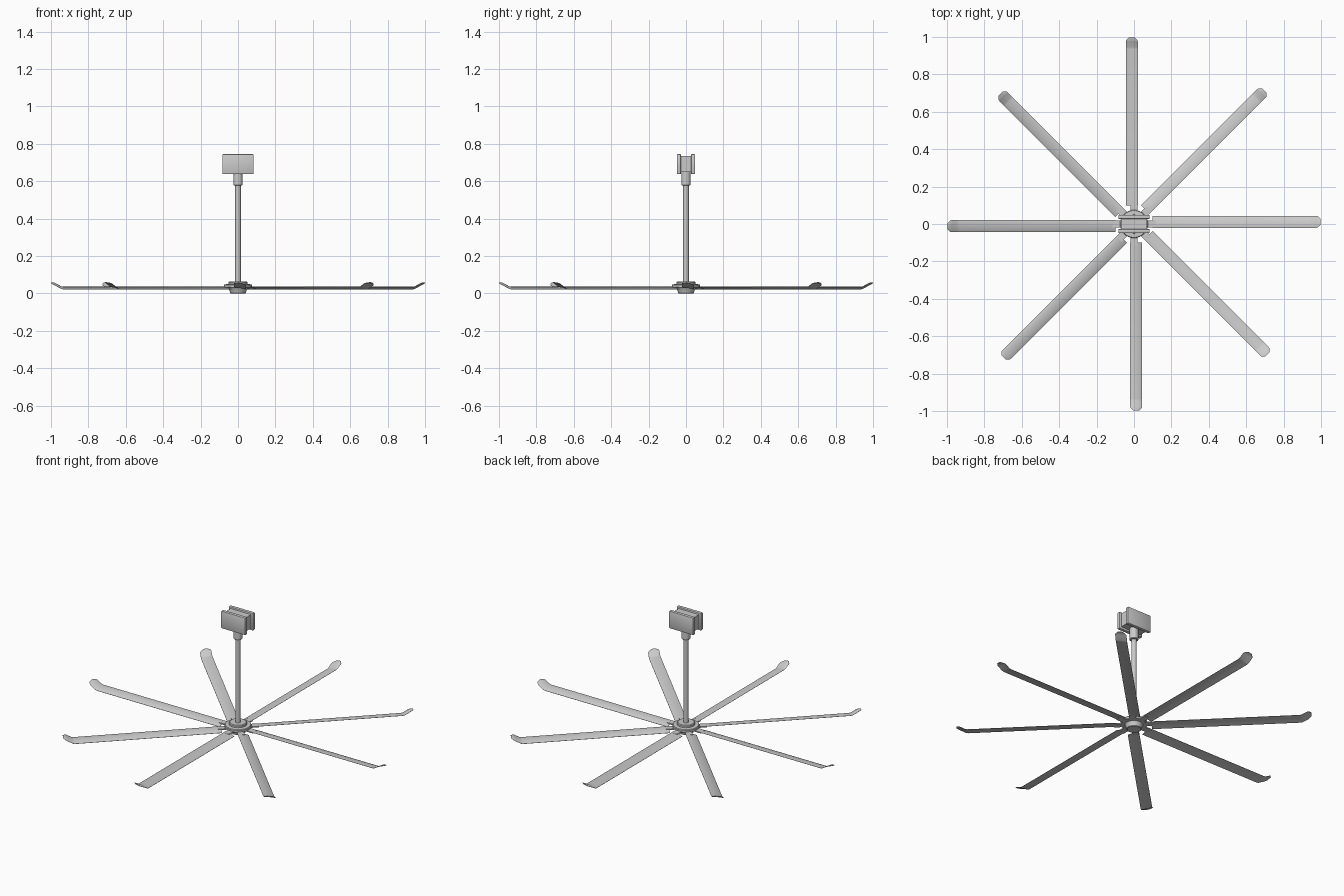
import bpy, bmesh, math
from mathutils import Matrix, Vector

if "Cube" in bpy.data.objects:
    bpy.data.objects.remove(bpy.data.objects["Cube"])


def finish(name, bm, smooth=True):
    bmesh.ops.recalc_face_normals(bm, faces=bm.faces)
    me = bpy.data.meshes.new(name)
    bm.to_mesh(me)
    bm.free()
    ob = bpy.data.objects.new(name, me)
    bpy.context.collection.objects.link(ob)
    if smooth:
        bpy.ops.object.select_all(action='DESELECT')
        ob.select_set(True)
        bpy.context.view_layer.objects.active = ob
        bpy.ops.object.shade_smooth_by_angle(angle=math.radians(30))
    return ob


def loft(bm, rings):
    """Skin equal-length closed rings and cap both ends."""
    vs = [[bm.verts.new(p) for p in r] for r in rings]
    n = len(vs[0])
    for a, b in zip(vs, vs[1:]):
        for i in range(n):
            bm.faces.new((a[i], a[(i + 1) % n], b[(i + 1) % n], b[i]))
    bm.faces.new(vs[0])
    bm.faces.new(vs[-1])


def lathe(name, profile, n=32):
    bm = bmesh.new()
    loft(bm, [[(r * math.cos(2 * math.pi * i / n), r * math.sin(2 * math.pi * i / n), z)
               for i in range(n)] for r, z in profile])
    return finish(name, bm)


def box(name, lo, hi, bevel=0.0):
    bm = bmesh.new()
    lo, hi = Vector(lo), Vector(hi)
    m = Matrix.Translation((lo + hi) / 2) @ Matrix.Diagonal((*(hi - lo), 1))
    bmesh.ops.create_cube(bm, size=1, matrix=m)
    if bevel:
        bmesh.ops.bevel(bm, geom=bm.edges[:], offset=bevel, segments=2,
                        profile=0.5, affect='EDGES')
    return finish(name, bm)


# Motor hub, stepped disc
lathe("hub", [(0.038, 0.0), (0.042, 0.003), (0.048, 0.022), (0.052, 0.028),
              (0.072, 0.030), (0.075, 0.033), (0.075, 0.045), (0.072, 0.049),
              (0.050, 0.050), (0.050, 0.060), (0.046, 0.064), (0.02, 0.064)])

# Down rod and its upper coupler
lathe("down_rod", [(0.015, 0.055), (0.015, 0.60)], 24)
lathe("rod_coupler", [(0.022, 0.578), (0.025, 0.581), (0.025, 0.632),
                      (0.025, 0.655)], 24)

# Ceiling bracket: two clamp plates around a recessed core
for name, s in (("front_plate", -1), ("back_plate", 1)):
    y0, y1 = sorted((s * 0.027, s * 0.048))
    box(name, (-0.083, y0, 0.638), (0.083, y1, 0.745), 0.004)
box("bracket_core", (-0.07, -0.028, 0.65), (0.07, 0.028, 0.735))

# Blade section: slightly cambered, pitched, leading edge high
MID, HALF, THICK = 0.0115, 0.032, 0.005
PITCH = -0.19


def section(r, lift, k):
    ts = [-1 + 2 * i / 8 for i in range(9)]
    pts = []
    for side, seq in ((1, ts), (-1, ts[::-1])):
        for t in seq:
            c = t * HALF * k
            th = THICK / 2 * math.sqrt(max(0.06, 1 - t * t))
            z = 0.0285 + lift + PITCH * c + 0.003 * k * (1 - t * t) + side * th
            pts.append((r, MID + c, z))
    return pts


# (radius, lift, chord scale), ending in the upturned tip
stations = [(0.098, 0, 1), (0.935, 0, 1), (0.945, 0.002, 1),
            (0.975, 0.019, 1), (0.982, 0.022, 0.95), (0.997, 0.027, 0.5)]
for i in range(8):
    rot = Matrix.Rotation(i * math.pi / 4, 4, 'Z')
    bm = bmesh.new()
    loft(bm, [section(*s) for s in stations])
    blade = finish(f"blade_{i + 1}", bm)
    blade.matrix_world = rot
    # Blade arm joining hub to blade root
    arm = box(f"blade_arm_{i + 1}", (0.05, -0.019, 0.029), (0.115, 0.019, 0.036))
    arm.matrix_world = rot
